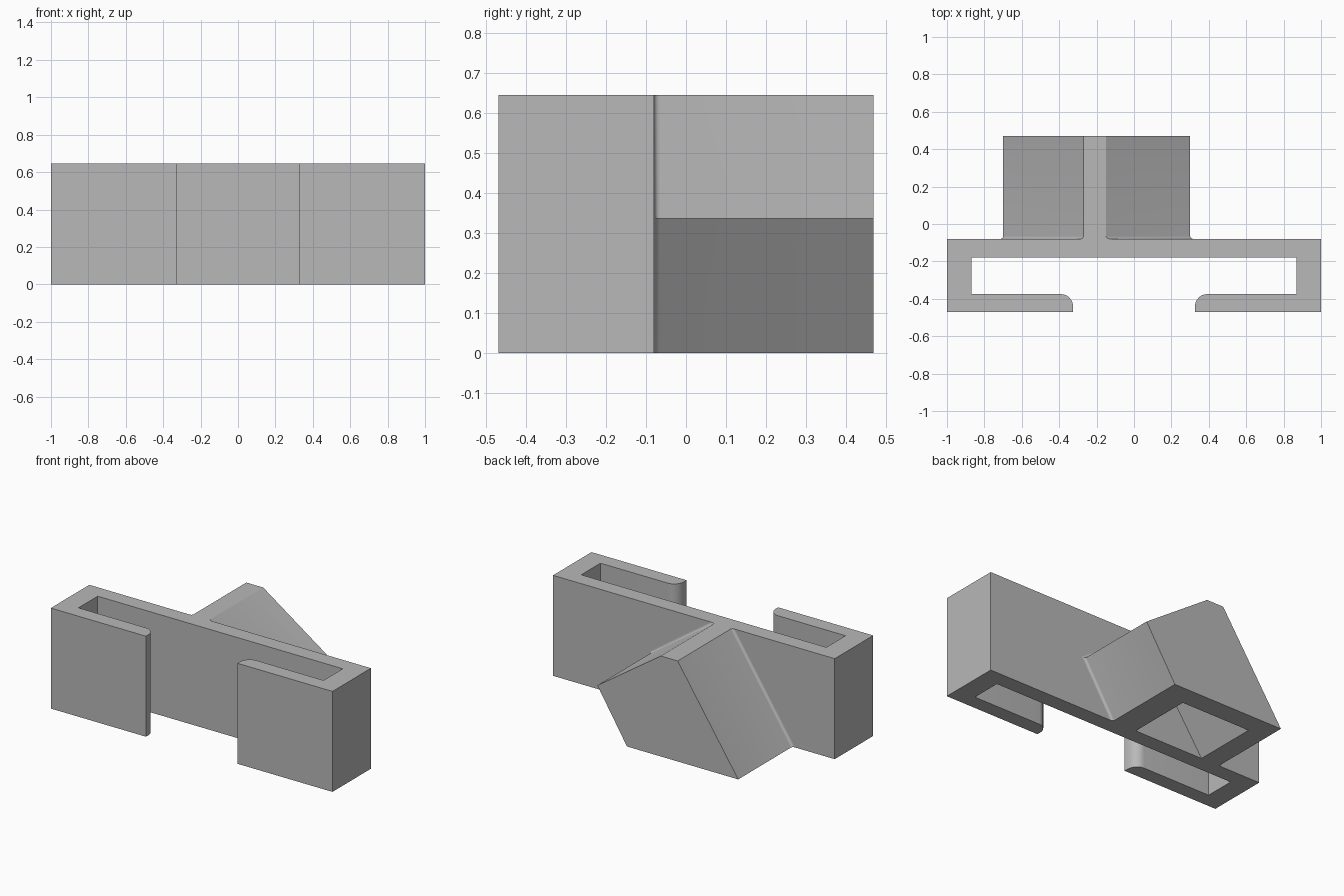
import bpy
import bmesh
from math import sin, cos, pi, radians

if "Cube" in bpy.data.objects:
    bpy.data.objects.remove(bpy.data.objects["Cube"], do_unlink=True)

HEIGHT = 0.645
BACK = -0.08      # rear face of the clamp plate
REAR = 0.47       # rear face of the tilted block
FRONT = -0.47

grey = bpy.data.materials.new("plain grey")
grey.use_nodes = True
grey.diffuse_color = (0.48, 0.48, 0.48, 1)
grey.node_tree.nodes["Principled BSDF"].inputs["Base Color"].default_value = grey.diffuse_color


def loft(name, rings):
    """Closed solid through rings of points that have equal counts."""
    bm = bmesh.new()
    loops = [[bm.verts.new(p) for p in ring] for ring in rings]
    for a, b in zip(loops, loops[1:]):
        for i in range(len(a)):
            j = (i + 1) % len(a)
            bm.faces.new((a[i], a[j], b[j], b[i]))
    bm.faces.new(loops[0])
    bm.faces.new(loops[-1])
    bmesh.ops.recalc_face_normals(bm, faces=bm.faces)
    mesh = bpy.data.meshes.new(name)
    bm.to_mesh(mesh)
    bm.free()
    mesh.materials.append(grey)
    obj = bpy.data.objects.new(name, mesh)
    bpy.context.collection.objects.link(obj)
    return obj


def activate(obj):
    bpy.ops.object.select_all(action="DESELECT")
    obj.select_set(True)
    bpy.context.view_layer.objects.active = obj


# Clamp: half of a C-shaped plan with a rounded lip, mirrored and extruded
lip = [(0.39 - 0.065 * sin(t), -0.445 + 0.07 * cos(t))
       for t in (i * pi / 16 for i in range(9))]
half = [(1, BACK), (1, FRONT), (0.325, FRONT)] + lip[::-1]
half += [(0.87, -0.375), (0.87, -0.18)]
plan = half + [(-x, y) for x, y in reversed(half)]
clamp = loft("clamp_body", [[(x, y, z) for x, y in plan] for z in (0, HEIGHT)])


# Tilted block: slanted box section trimmed level at top and bottom
def section(y, d):
    return [(-0.70 - 1.2 * d, y, 0), (0.09 + 1.2 * d, y, 0),
            (0.30 + 1.38 * d, y, 0.336 + 0.28 * d),
            (-0.15 + 1.8 * d, y, HEIGHT), (-0.27 - 1.2 * d, y, HEIGHT)]


# Small fillet where the block meets the clamp
R = 0.015
fillet = [section(BACK + R * (1 - cos(t)), R * (1 - sin(t)))
          for t in (i * pi / 8 for i in range(5))]
block = loft("tilted_block", fillet + [section(REAR, 0)])

# Slanted socket open at the underside
cavity = [(-0.637, -0.1), (-0.147, -0.1), (0.11, 0.285), (-0.225, 0.51)]
cutter = loft("socket_cutter", [[(x, y, z) for x, z in cavity] for y in (-0.1, 0.338)])
cutter.hide_render = True
cut = block.modifiers.new("socket", "BOOLEAN")
cut.operation = "DIFFERENCE"
cut.solver = "EXACT"
cut.object = cutter
activate(block)
bpy.ops.object.modifier_apply(modifier=cut.name)
bpy.data.objects.remove(cutter, do_unlink=True)

for part in (clamp, block):
    activate(part)
    bpy.ops.object.shade_smooth_by_angle(angle=radians(30))
